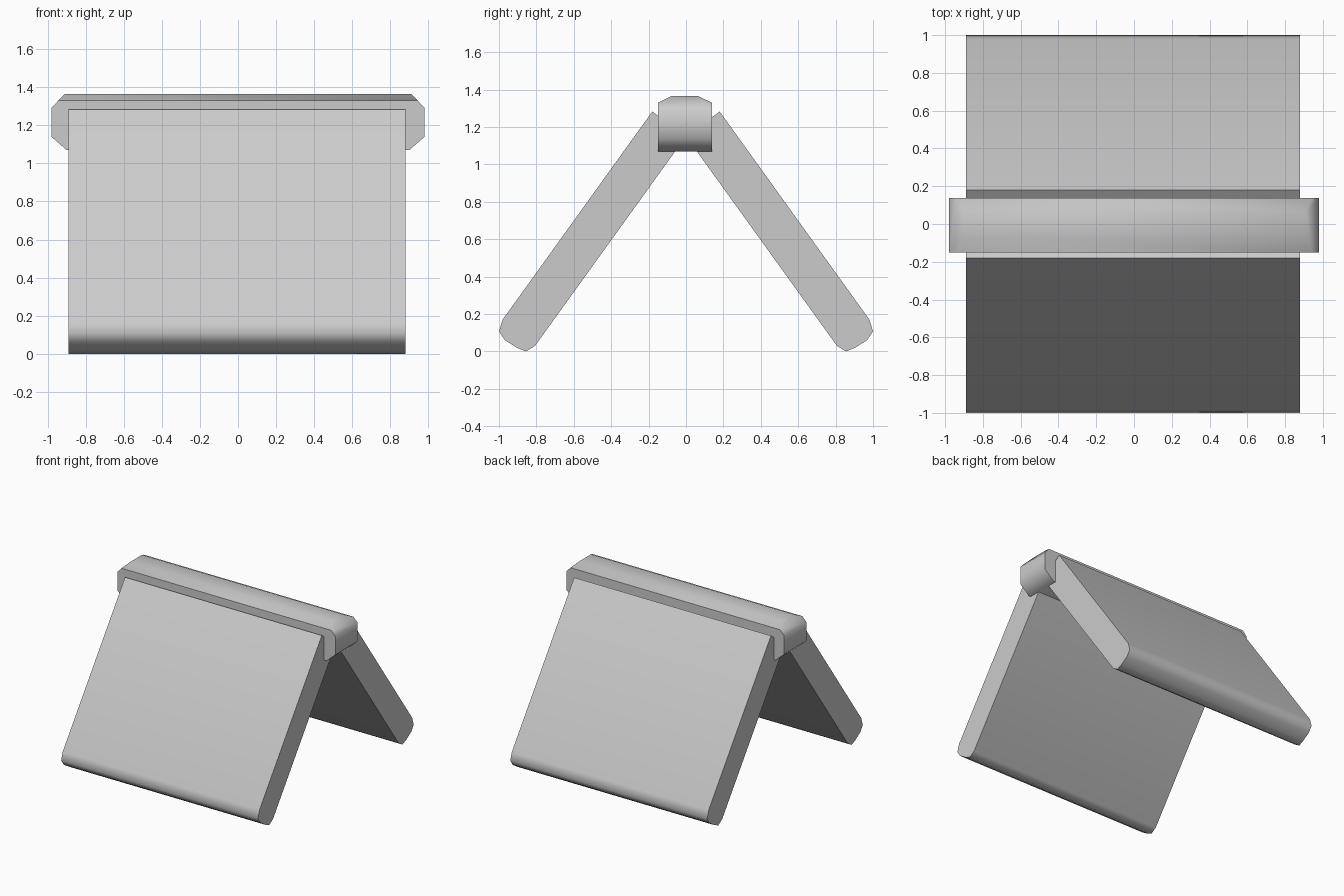
import bpy, bmesh

if "Cube" in bpy.data.objects:
    bpy.data.objects.remove(bpy.data.objects["Cube"])


def prism(name, profile, x0, x1):
    """Extrude a (y, z) profile along x into a closed solid."""
    bm = bmesh.new()
    face = bm.faces.new([bm.verts.new((x0, y, z)) for y, z in profile])
    ext = bmesh.ops.extrude_face_region(bm, geom=[face])
    new = [v for v in ext["geom"] if isinstance(v, bmesh.types.BMVert)]
    bmesh.ops.translate(bm, verts=new, vec=(x1 - x0, 0, 0))
    bmesh.ops.recalc_face_normals(bm, faces=bm.faces)
    return finish(name, bm)


def finish(name, bm):
    mesh = bpy.data.meshes.new(name)
    bm.to_mesh(mesh)
    bm.free()
    obj = bpy.data.objects.new(name, mesh)
    bpy.context.collection.objects.link(obj)
    bpy.ops.object.select_all(action="DESELECT")
    obj.select_set(True)
    bpy.context.view_layer.objects.active = obj
    bpy.ops.object.shade_smooth_by_angle(angle=1.05)
    return obj


# Sloping roof panels with a rounded lower edge
panel = [(0.18, 1.283), (0.98, 0.171), (1.0, 0.107), (0.968, 0.06),
         (0.904, 0.02), (0.856, 0.0), (0.807, 0.03), (0.0, 1.15)]
for name, side in (("front_roof_panel", -1), ("back_roof_panel", 1)):
    prism(name, [(side * y, z) for y, z in panel], -0.89, 0.88)

# Ridge beam: end outline chamfered in x/z, top edges chamfered in y
outline = [(-0.91, 1.365), (-0.98, 1.29), (-0.98, 1.14), (-0.90, 1.07),
           (0.90, 1.07), (0.98, 1.14), (0.98, 1.29), (0.91, 1.365)]
bm = bmesh.new()
face = bm.faces.new([bm.verts.new((x, -0.15, z)) for x, z in outline])
ext = bmesh.ops.extrude_face_region(bm, geom=[face])
bmesh.ops.translate(bm, vec=(0, 0.288, 0),
                    verts=[v for v in ext["geom"] if isinstance(v, bmesh.types.BMVert)])
for y, side in ((-0.15, -1), (0.138, 1)):
    bmesh.ops.bisect_plane(bm, geom=bm.verts[:] + bm.edges[:] + bm.faces[:],
                           plane_co=(0, y, 1.33), plane_no=(0, side * 0.035, 0.072),
                           clear_outer=True)
    bmesh.ops.holes_fill(bm, edges=[e for e in bm.edges if e.is_boundary])
bmesh.ops.recalc_face_normals(bm, faces=bm.faces)
finish("ridge_beam", bm)
